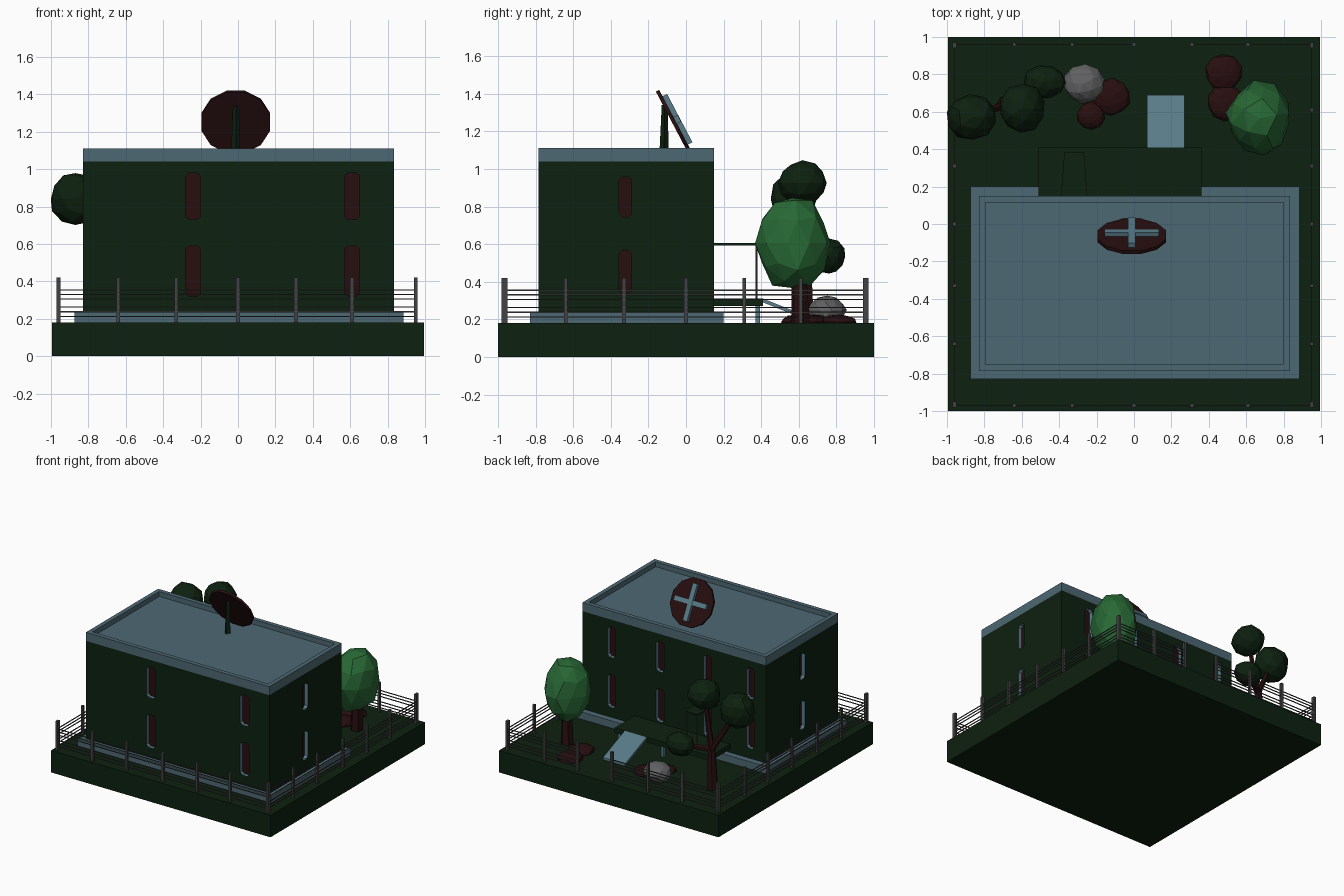
import bpy, bmesh, math, random
from mathutils import Vector, Matrix

random.seed(4)
if "Cube" in bpy.data.objects:
    bpy.data.objects.remove(bpy.data.objects["Cube"])


def material(name, rgb):
    m = bpy.data.materials.new(name)
    m.use_nodes = True
    m.diffuse_color = (*rgb, 1)
    bsdf = m.node_tree.nodes["Principled BSDF"]
    bsdf.inputs["Base Color"].default_value = (*rgb, 1)
    return m


GREEN = material("dark_green", (.004, .015, .005))
LEAF = material("leaf_green", (.021, .14, .035))
BLUE = material("slate_blue", (.075, .14, .17))
PALE = material("pale_blue", (.1, .2, .25))
BROWN = material("dark_red_brown", (.021, .0044, .005))
METAL = material("fence_grey", (.055, .055, .058))
STONE = material("stone_grey", (.12, .12, .125))


def finish(name, bm, *mats):
    me = bpy.data.meshes.new(name)
    bmesh.ops.recalc_face_normals(bm, faces=bm.faces)
    bm.to_mesh(me)
    bm.free()
    for m in mats:
        me.materials.append(m)
    ob = bpy.data.objects.new(name, me)
    bpy.context.collection.objects.link(ob)
    return ob


def add_box(bm, x, y, z):
    """Add a box given its (min, max) range on every axis."""
    c = Vector([(a[0] + a[1]) / 2 for a in (x, y, z)])
    s = [a[1] - a[0] for a in (x, y, z)]
    return bmesh.ops.create_cube(bm, size=1, matrix=Matrix.Translation(c) @ Matrix.Diagonal((*s, 1)))


def box(name, x, y, z, mat):
    bm = bmesh.new()
    add_box(bm, x, y, z)
    return finish(name, bm, mat)


def blob(name, centre, radii, mat, jitter=.1):
    """Faceted rock or clump of leaves."""
    bm = bmesh.new()
    bmesh.ops.create_icosphere(bm, subdivisions=2, radius=1)
    turn = Matrix.Rotation(random.uniform(0, 6), 3, 'Z')
    for v in bm.verts:
        p = turn @ v.co * random.uniform(1 - jitter, 1 + jitter / 2)
        v.co = Vector([centre[i] + p[i] * radii[i] for i in range(3)])
    bmesh.ops.dissolve_limit(bm, angle_limit=math.radians(14), verts=bm.verts, edges=bm.edges)
    return finish(name, bm, mat)


def rod(name, a, b, r1, r2, mat, sides=6):
    a, b = Vector(a), Vector(b)
    bm = bmesh.new()
    rot = (b - a).to_track_quat('Z', 'Y').to_matrix().to_4x4()
    bmesh.ops.create_cone(bm, cap_ends=True, segments=sides, radius1=r1, radius2=r2,
                          depth=(b - a).length, matrix=Matrix.Translation((a + b) / 2) @ rot)
    return finish(name, bm, mat)


# Ground and plinth
box("ground", (-.995, .995), (-1, 1), (0, .18), GREEN)
box("plinth", (-.875, .885), (-.83, .2), (.18, .24), BLUE)

# Walls with recessed windows
X0, X1, Y0, Y1 = -.83, .835, -.785, .15
walls = box("walls", (X0, X1), (Y0, Y1), (.24, 1.04), GREEN)
walls.data.materials.append(BROWN)
walls.data.materials.append(PALE)


def add_window(bm, pos, out, w, z0, z1):
    """Chamfered opening on the wall whose outward direction is out."""
    side = Vector((-out.y, out.x, 0))
    c, h, d = .018, w / 2, .03
    outline = [(-h + c, z0), (h - c, z0), (h, z0 + c), (h, z1 - c),
               (h - c, z1), (-h + c, z1), (-h, z1 - c), (-h, z0 + c)]
    verts = [bm.verts.new(pos + side * u - out * d + Vector((0, 0, z))) for u, z in outline]
    pane = bm.faces.new(verts)
    ext = bmesh.ops.extrude_face_region(bm, geom=[pane], use_keep_orig=True)["geom"]
    bmesh.ops.translate(bm, vec=out * d * 2, verts=[g for g in ext if isinstance(g, bmesh.types.BMVert)])


bm = bmesh.new()
FRONT, BACK, RIGHT, LEFT = [Vector(v) for v in ((0, -1, 0), (0, 1, 0), (1, 0, 0), (-1, 0, 0))]
for z0, z1 in ((.32, .59), (.73, .98)):
    for x in (-.24, .61):
        add_window(bm, Vector((x, Y0, 0)), FRONT, .08, z0, z1)
    for x in (.57, .13, -.3, -.69):
        add_window(bm, Vector((x, Y1, 0)), BACK, .07, z0, z1)
    for x, out in ((X0, LEFT), (X1, RIGHT)):
        add_window(bm, Vector((x, -.322, 0)), out, .066, z0 + .015, z1 - .022)
cutter = finish("window_cutter", bm, GREEN, BROWN, PALE)
for f in cutter.data.polygons:
    f.material_index = 1 if len(f.vertices) == 8 else 2
cutter.hide_render = True
mod = walls.modifiers.new("windows", 'BOOLEAN')
mod.operation, mod.solver, mod.object = 'DIFFERENCE', 'EXACT', cutter
mod.material_mode = 'TRANSFER'
cut = bpy.data.meshes.new_from_object(walls.evaluated_get(bpy.context.evaluated_depsgraph_get()))
walls.modifiers.clear()
walls.data = cut
bpy.data.objects.remove(cutter)

# Roof with a sunken deck inside the parapet
bm = bmesh.new()
add_box(bm, (X0, X1), (Y0, Y1), (1.04, 1.11))
top = max(bm.faces, key=lambda f: f.calc_center_median().z)
bmesh.ops.inset_region(bm, faces=[top], thickness=.05)
inner = bmesh.ops.extrude_face_region(bm, geom=[top])["geom"]
bmesh.ops.translate(bm, vec=(0, 0, -.04), verts=[g for g in inner if isinstance(g, bmesh.types.BMVert)])
bmesh.ops.delete(bm, geom=[top] if top.is_valid else [], context='FACES_ONLY')
finish("roof", bm, BLUE)

# Rooftop dish: tilted disc, cross bars and post
tilt = Matrix.Translation((-.012, -.066, 1.253)) @ Matrix.Rotation(math.radians(-62.3), 4, 'X')
bm = bmesh.new()
bmesh.ops.create_cone(bm, cap_ends=True, segments=12, radius1=.19, radius2=.19, depth=.02,
                      matrix=tilt @ Matrix.Rotation(math.radians(15), 4, 'Z'))
finish("dish", bm, BROWN)
bm = bmesh.new()
add_box(bm, (-.145, .145), (-.02, .02), (.01, .035))
add_box(bm, (-.02, .02), (-.145, .145), (.01, .037))
bm.transform(tilt)
finish("dish_cross", bm, PALE)
rod("dish_post", (-.012, -.117, 1.07), (-.012, -.113, 1.34), .025, .016, GREEN, 4)

# Back porch, ramp, awning and supports
box("porch", (-.51, .36), (.15, .41), (.27, .31), GREEN)
for x in (-.48, -.06, .33):
    box("porch_post", (x - .012, x + .012), (.37, .394), (.18, .27), PALE)
bm = bmesh.new()
ramp = add_box(bm, (.07, .27), (.41, .69), (.29, .31))
for v in ramp["verts"]:
    v.co.z -= (v.co.y - .41) * .4
finish("ramp", bm, PALE)
bm = bmesh.new()
for v in add_box(bm, (-.39, -.25), (.15, .385), (.592, .605))["verts"]:
    if v.co.y > .3:
        v.co.x = -.32 + (v.co.x + .32) * .75
finish("awning", bm, GREEN)
for x in (-.365, -.275):
    rod("awning_pole", (x, .375, .31), (x, .375, .595), .005, .005, METAL)

# Trees
blob("light_tree_leaves", (.67, .565, .605), (.175, .2, .26), LEAF)
rod("light_tree_trunk", (.65, .61, .18), (.66, .6, .45), .05, .04, BROWN)
fork = (-.68, .64, .5)
rod("dark_tree_trunk", (-.69, .64, .18), fork, .045, .03, BROWN)
for centre, radii in (((-.87, .57, .84), (.14, .125, .145)),
                      ((-.6, .62, .925), (.125, .135, .12)),
                      ((-.48, .76, .535), (.115, .09, .095))):
    rod("dark_tree_branch", fork, centre, .025, .015, BROWN)
    blob("dark_tree_leaves", centre, radii, GREEN, .06)

# Earth mounds and a boulder
for x, y, r in ((.48, .81, .1), (.49, .65, .1), (-.12, .68, .1), (-.23, .58, .075)):
    blob("earth_mound", (x, y, .185), (r, r, .04), BROWN, .05)
blob("boulder", (-.27, .75, .25), (.115, .105, .08), STONE)

# Fence with a gap at the back for the gate
EDGE = .96
stops = (-EDGE, -.64, -.33, 0, .31, .61, .95)
rails = (.213, .238, .263, .306, .331, .355)
runs = {"front": [(s, -EDGE - .01) for s in stops], "back": [(s, EDGE) for s in stops],
        "left": [(.95, s) for s in stops], "right": [(-EDGE, s) for s in stops]}
for side, pts in runs.items():
    bm = bmesh.new()
    for x, y in pts:
        add_box(bm, (x - .01, x + .01), (y - .01, y + .01), (.18, .42))
    for (xa, ya), (xb, yb) in zip(pts, pts[1:]):
        if side == "back" and xa == 0:
            continue
        for z in rails:
            add_box(bm, (xa - .003, xb + .003), (ya - .003, yb + .003), (z - .003, z + .003))
    finish(side + "_fence", bm, METAL)
